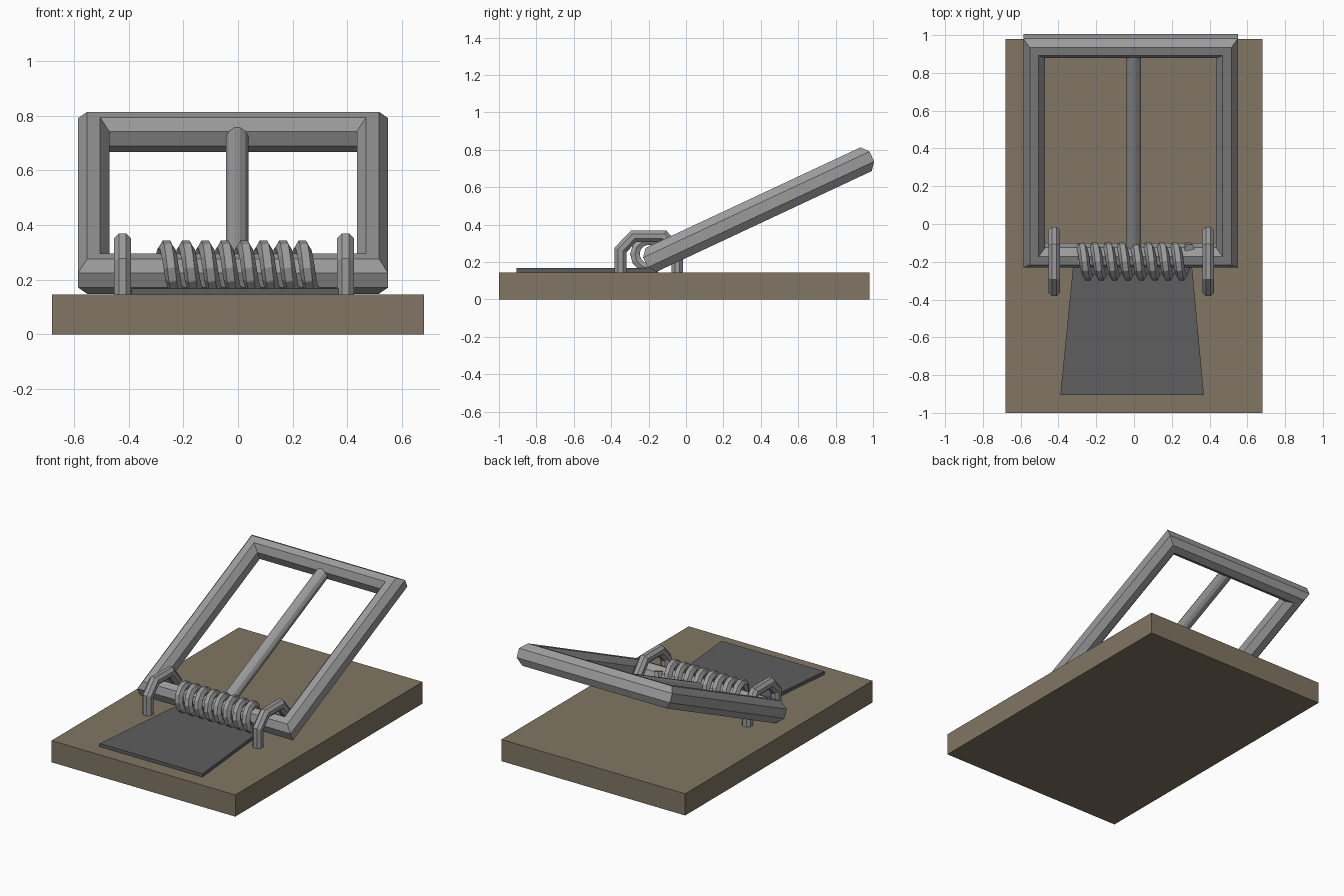
import bpy, bmesh, math
from mathutils import Vector

if "Cube" in bpy.data.objects:
    bpy.data.objects.remove(bpy.data.objects["Cube"], do_unlink=True)


def material(name, rgb):
    mat = bpy.data.materials.new(name)
    mat.use_nodes = True
    mat.diffuse_color = (*rgb, 1)
    mat.node_tree.nodes["Principled BSDF"].inputs["Base Color"].default_value = (*rgb, 1)
    return mat


WOOD = material("brown wood", (0.22, 0.18, 0.125))
STEEL = material("grey steel", (0.33, 0.33, 0.33))
PLATE = material("dark steel", (0.112, 0.112, 0.112))


def finish(name, bm, mat):
    bmesh.ops.recalc_face_normals(bm, faces=bm.faces)
    mesh = bpy.data.meshes.new(name)
    bm.to_mesh(mesh)
    bm.free()
    mesh.materials.append(mat)
    obj = bpy.data.objects.new(name, mesh)
    bpy.context.collection.objects.link(obj)
    return obj


def slab(name, outline, z0, z1, mat):
    """Extrude a flat outline upward."""
    bm = bmesh.new()
    face = bm.faces.new([bm.verts.new((x, y, z0)) for x, y in outline])
    top = bmesh.ops.extrude_face_region(bm, geom=[face])["geom"]
    verts = [v for v in top if isinstance(v, bmesh.types.BMVert)]
    bmesh.ops.translate(bm, verts=verts, vec=(0, 0, z1 - z0))
    return finish(name, bm, mat)


def sweep(name, path, normal, width, height, sides=8, closed=False):
    """Sweep a faceted bar along a path, with mitred corners."""
    bm = bmesh.new()
    pts = [Vector(p) for p in path]
    count = len(pts)
    rings = []
    for i, p in enumerate(pts):
        before = (p - pts[i - 1]) if closed or i else pts[1] - p
        after = (pts[(i + 1) % count] - p) if closed or i < count - 1 else before
        before, after = before.normalized(), after.normalized()
        tangent = (before + after).normalized()
        side = Vector(normal).cross(tangent).normalized()
        up = tangent.cross(side)
        mitre = 1 / tangent.dot(after)
        ring = []
        for k in range(sides):
            a = math.tau * (k + 0.5) / sides
            ring.append(bm.verts.new(p + side * (math.cos(a) * width * mitre)
                                     + up * (math.sin(a) * height)))
        rings.append(ring)
    for i in range(count if closed else count - 1):
        a, b = rings[i], rings[(i + 1) % count]
        for k in range(sides):
            j = (k + 1) % sides
            bm.faces.new((a[k], a[j], b[j], b[k]))
    if not closed:
        bm.faces.new(rings[0])
        bm.faces.new(rings[-1])
    return finish(name, bm, STEEL)


# Wooden base and bait plate
slab("wooden_base", [(-0.68, -1), (0.68, -1), (0.68, 0.98), (-0.68, 0.98)], 0, 0.145, WOOD)
slab("bait_plate", [(-0.39, -0.905), (0.37, -0.905), (0.30, -0.15), (-0.315, -0.15)],
     0.145, 0.167, PLATE)

# Tilted snap frame
low, high = Vector((0, -0.165, 0.222)), Vector((0, 0.942, 0.74))
left, right = Vector((0.492, 0, 0)), Vector((-0.528, 0, 0))
tilt_normal = Vector((1, 0, 0)).cross(high - low).normalized()
sweep("snap_frame", [low + right, low + left, high + left, high + right],
      tilt_normal, 0.062, 0.076, closed=True)

# Central rod running up to the far bar
rod_shift = Vector((-0.003, 0, 0))
sweep("centre_rod", [low + rod_shift, high + rod_shift], tilt_normal, 0.042, 0.042, sides=12)

# Coil spring around the near bar
STEPS, PITCH, COIL = 12, 0.071, 0.075
coil = []
for i in range(int(-0.25 * STEPS), int(7.9 * STEPS) + 1):
    turn = i / STEPS
    a = math.tau * turn
    coil.append((-0.262 + PITCH * turn, -0.198 - COIL * math.sin(a), 0.243 + COIL * math.cos(a)))
sweep("coil_spring", coil, (1, 0, 0), 0.028, 0.028, sides=6)

# Staples holding the frame to the base
arch = [(-0.35, 0.13), (-0.35, 0.265), (-0.28, 0.338), (-0.12, 0.338),
        (-0.047, 0.25), (-0.047, 0.13)]
for name, x in (("left_staple", 0.393), ("right_staple", -0.422)):
    sweep(name, [(x, y, z) for y, z in arch], (1, 0, 0), 0.034, 0.034)
